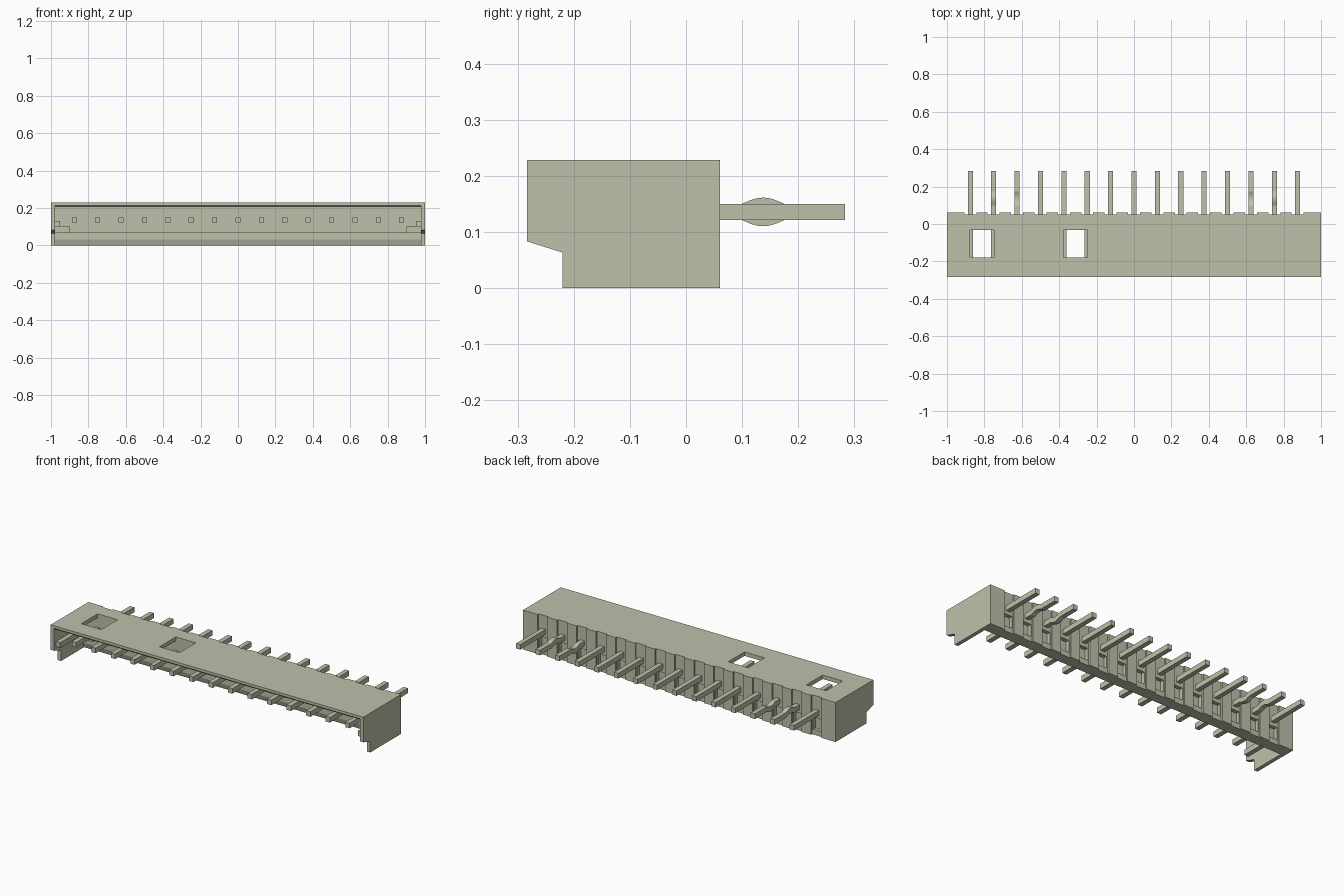
import bpy, bmesh, math
from mathutils import Vector

default = bpy.data.objects.get("Cube")
if default:
    bpy.data.objects.remove(default, do_unlink=True)

PITCH, COUNT = 0.125, 15
PIN_X = [(i - (COUNT - 1) / 2) * PITCH for i in range(COUNT)]
INNER = 0.978

# Single plastic colour
plastic = bpy.data.materials.new("pale_olive_plastic")
plastic.use_nodes = True
COLOUR = (0.53, 0.53, 0.41, 1)
plastic.diffuse_color = COLOUR
plastic.node_tree.nodes["Principled BSDF"].inputs["Base Color"].default_value = COLOUR


def finish(name, bm):
    bmesh.ops.recalc_face_normals(bm, faces=bm.faces)
    mesh = bpy.data.meshes.new(name)
    bm.to_mesh(mesh)
    bm.free()
    mesh.materials.append(plastic)
    obj = bpy.data.objects.new(name, mesh)
    bpy.context.collection.objects.link(obj)
    return obj


def extrude_profile(bm, points, x0, x1):
    """Extrude a side profile of (y, z) points along x."""
    face = bm.faces.new([bm.verts.new((x0, y, z)) for y, z in points])
    result = bmesh.ops.extrude_face_region(bm, geom=[face])
    moved = [g for g in result["geom"] if isinstance(g, bmesh.types.BMVert)]
    bmesh.ops.translate(bm, vec=Vector((x1 - x0, 0, 0)), verts=moved)


def add_box(bm, xs, ys, zs):
    (y0, y1), (z0, z1) = ys, zs
    extrude_profile(bm, [(y0, z0), (y1, z0), (y1, z1), (y0, z1)], *xs)


def cut(obj, cutter):
    mod = obj.modifiers.new("cut", "BOOLEAN")
    mod.operation = "DIFFERENCE"
    mod.solver = "EXACT"
    mod.object = cutter
    bpy.context.view_layer.objects.active = obj
    bpy.ops.object.modifier_apply(modifier=mod.name)


# Top plate with a small chamfer on the opening edge
bm = bmesh.new()
extrude_profile(bm, [(-0.283, 0.213), (-0.275, 0.205), (0.061, 0.205),
                     (0.061, 0.228), (-0.283, 0.228)], -INNER, INNER)
top_plate = finish("top_plate", bm)

# Rear wall, stepped back towards its lower edge
bm = bmesh.new()
extrude_profile(bm, [(-0.01, 0), (0.061, 0), (0.061, 0.205), (-0.03, 0.205),
                     (-0.03, 0.065), (-0.02, 0.065), (-0.02, 0.03)], -INNER, INNER)
rear_wall = finish("rear_wall", bm)

# Shallow rear grooves behind every pin, with a deeper pocket low down
bm = bmesh.new()
for x in PIN_X:
    add_box(bm, (x - 0.032, x + 0.032), (0.052, 0.1), (-0.02, 0.25))
grooves = finish("groove_cutter", bm)
bm = bmesh.new()
for x in PIN_X:
    add_box(bm, (x - 0.026, x + 0.026), (0.03, 0.1), (0.03, 0.1))
pockets = finish("pocket_cutter", bm)

# Two windows through the top plate
bm = bmesh.new()
for x in (-0.8125, -0.3125):
    add_box(bm, (x - 0.064, x + 0.064), (-0.18, -0.031), (0.15, 0.25))
windows = finish("window_cutter", bm)

for target, cutters in ((top_plate, (grooves, windows)), (rear_wall, (grooves, pockets))):
    for cutter in cutters:
        cut(target, cutter)
for cutter in (grooves, pockets, windows):
    bpy.data.objects.remove(cutter, do_unlink=True)

# End walls with inner guide rails and corner gussets
for side, label in ((1, "left"), (-1, "right")):
    bm = bmesh.new()
    extrude_profile(bm, [(-0.283, 0.083), (-0.22, 0.063), (-0.22, 0), (0.061, 0),
                         (0.061, 0.228), (-0.283, 0.228)], side * INNER, side)
    finish(label + "_end_wall", bm)
    bm = bmesh.new()
    add_box(bm, (side * 0.952, side * INNER), (-0.265, -0.03), (0.1, 0.13))
    finish(label + "_guide_rail", bm)
    bm = bmesh.new()
    add_box(bm, (side * 0.9, side * INNER), (-0.045, -0.03), (0.065, 0.1))
    finish(label + "_corner_gusset", bm)


# Contact pins; the four outer ones have a retaining kink
def add_pin(index, x):
    bend = {1: 1, 13: 1, 2: -1, 12: -1}.get(index, 0)
    path = [(-0.25, 0)]
    if bend:
        steps = 10
        for i in range(steps + 1):
            t = i / steps
            path.append((0.1 + 0.075 * t, bend * 0.011 * math.sin(math.pi * t)))
    path.append((0.283, 0))
    outline = [(y, 0.121 + d) for y, d in path]
    outline += [(y, 0.15 + d) for y, d in reversed(path)]
    bm = bmesh.new()
    extrude_profile(bm, outline, x - 0.0135, x + 0.0135)
    finish("pin_%02d" % (index + 1), bm)


for index, x in enumerate(PIN_X):
    add_pin(index, x)
